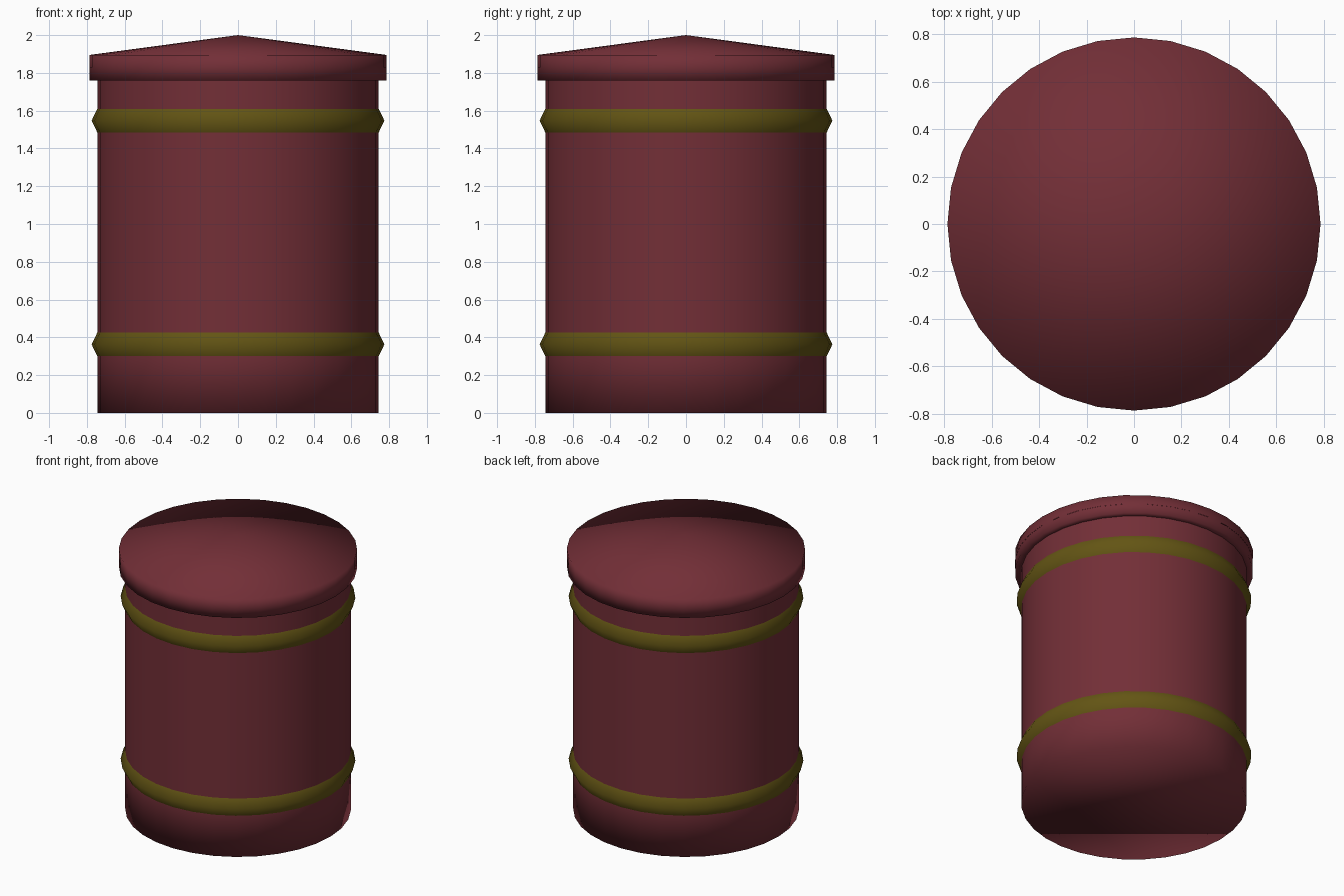
import bpy
import bmesh
from math import cos, sin, tau

if "Cube" in bpy.data.objects:
    bpy.data.objects.remove(bpy.data.objects["Cube"])

SIDES = 32


def material(name, color):
    m = bpy.data.materials.new(name)
    m.diffuse_color = (*color, 1)
    m.use_nodes = True
    m.node_tree.nodes["Principled BSDF"].inputs["Base Color"].default_value = m.diffuse_color
    return m


def lathe(name, profile, mat, cap_bottom=False, apex=None):
    """Revolve (radius, z) points, listed bottom to top, around z."""
    bm = bmesh.new()
    rings = [[bm.verts.new((r * cos(tau * i / SIDES), r * sin(tau * i / SIDES), z))
              for i in range(SIDES)] for r, z in profile]
    for a, b in zip(rings, rings[1:]):
        for i in range(SIDES):
            j = (i + 1) % SIDES
            bm.faces.new((a[i], a[j], b[j], b[i]))
    if cap_bottom:
        bm.faces.new(rings[0][::-1])
    if apex is not None:
        tip = bm.verts.new((0, 0, apex))
        for i in range(SIDES):
            bm.faces.new((rings[-1][i], rings[-1][(i + 1) % SIDES], tip))
    for f in bm.faces:
        f.smooth = True
    mesh = bpy.data.meshes.new(name)
    bm.to_mesh(mesh)
    bm.free()
    mesh.materials.append(mat)
    ob = bpy.data.objects.new(name, mesh)
    bpy.context.collection.objects.link(ob)
    return ob


red = material("dark_red", (0.17, 0.028, 0.038))
brass = material("brass", (0.125, 0.09, 0.007))

BODY_R = 0.745
BANDS = {"lower_band": (0.30, 0.425), "upper_band": (1.485, 1.61)}

# Barrel body with edge loops at the bands
levels = [0.0, *BANDS["lower_band"], *BANDS["upper_band"], 1.76]
lathe("body", [(BODY_R, z) for z in levels], red, cap_bottom=True)

# Pointed metal bands
for name, (lo, hi) in BANDS.items():
    lathe(name, [(BODY_R, lo), (0.775, (lo + hi) / 2), (BODY_R, hi)], brass)

# Overhanging lid: lower rim, then shallow cone cap
lathe("lid_rim", [(BODY_R, 1.76), (0.786, 1.76), (0.786, 1.828)], red)
lathe("lid_cap", [(0.787, 1.828), (0.787, 1.895)], red, apex=2.0)
